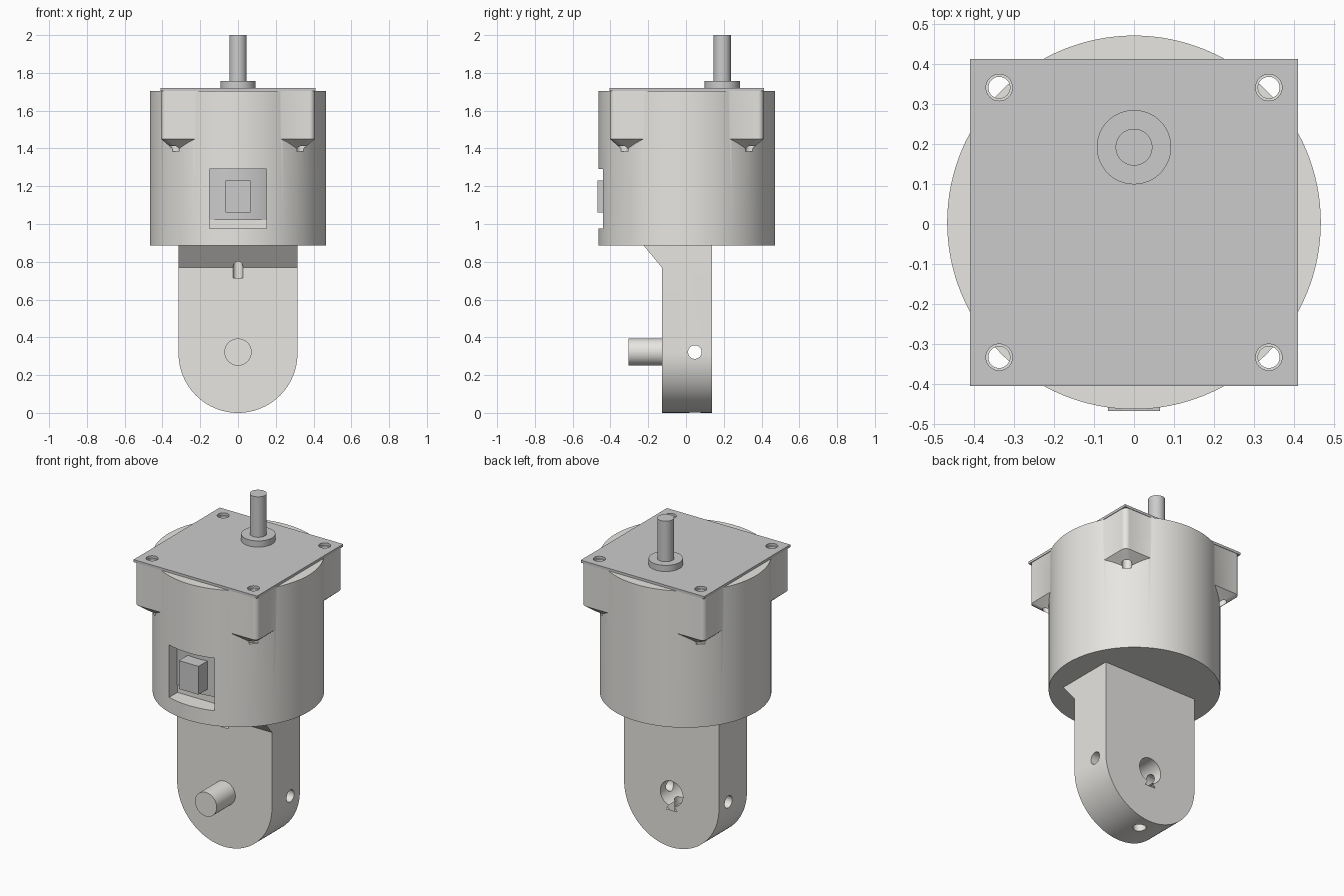
import bpy, bmesh, math
from mathutils import Vector, Matrix

if "Cube" in bpy.data.objects:
    bpy.data.objects.remove(bpy.data.objects["Cube"])

CY = 0.004          # y of the housing axis


def material(name, c):
    m = bpy.data.materials.new(name)
    m.diffuse_color = (*c, 1)
    m.use_nodes = True
    m.node_tree.nodes["Principled BSDF"].inputs["Base Color"].default_value = m.diffuse_color
    return m


PRINT = material("light_grey", (0.80, 0.79, 0.76))
METAL = material("mid_grey", (0.60, 0.60, 0.60))


def finish(bm, name, mat):
    bmesh.ops.recalc_face_normals(bm, faces=bm.faces)
    me = bpy.data.meshes.new(name)
    bm.to_mesh(me)
    bm.free()
    ob = bpy.data.objects.new(name, me)
    bpy.context.collection.objects.link(ob)
    me.materials.append(mat)
    return ob


def loft(name, rings, mat=PRINT):
    bm = bmesh.new()
    loops = [[bm.verts.new(p) for p in r] for r in rings]
    n = len(loops[0])
    for a, b in zip(loops, loops[1:]):
        for i in range(n):
            j = (i + 1) % n
            bm.faces.new((a[i], a[j], b[j], b[i]))
    bm.faces.new(loops[0])
    bm.faces.new(loops[-1])
    return finish(bm, name, mat)


def rod(name, p0, p1, r, mat=PRINT, n=48):
    p0, p1 = Vector(p0), Vector(p1)
    rot = (p1 - p0).to_track_quat('Z', 'Y').to_matrix().to_4x4()
    bm = bmesh.new()
    bmesh.ops.create_cone(bm, cap_ends=True, segments=n, radius1=r, radius2=r,
                          depth=(p1 - p0).length,
                          matrix=Matrix.Translation((p0 + p1) / 2) @ rot)
    return finish(bm, name, mat)


def box(name, lo, hi, mat=PRINT):
    ring = lambda z: [(lo[0], lo[1], z), (hi[0], lo[1], z), (hi[0], hi[1], z), (lo[0], hi[1], z)]
    return loft(name, [ring(lo[2]), ring(hi[2])], mat)


def boolean(ob, others, op):
    for o in others:
        m = ob.modifiers.new("bool", 'BOOLEAN')
        m.operation, m.object, m.solver = op, o, 'EXACT'
        bpy.context.view_layer.objects.active = ob
        bpy.ops.object.modifier_apply(modifier=m.name)
        bpy.data.objects.remove(o, do_unlink=True)


def rounded_square(h, r, z, n=6):
    pts = []
    for k, (sx, sy) in enumerate([(1, 1), (-1, 1), (-1, -1), (1, -1)]):
        for i in range(n + 1):
            a = math.pi / 2 * (k + i / n)
            pts.append((sx * (h - r) + r * math.cos(a), CY + sy * (h - r) + r * math.sin(a), z))
    return pts


BOLTS = [(sx * 0.337, CY + sy * 0.337) for sx in (-1, 1) for sy in (-1, 1)]

# Housing: drum, square flange with tapered underside, arm and gusset
housing = rod("housing", (0, CY, 0.885), (0, CY, 1.705), 0.467, n=128)
flange = loft("flange", [rounded_square(h, 0.03, z) for h, z in
                         [(0.25, 1.315), (0.407, 1.45), (0.407, 1.7045)]])
arc = [(0.315 * math.cos(a), 0.315 + 0.315 * math.sin(a))
       for a in [math.pi * (1 + i / 48) for i in range(49)]]
outline = [(-0.315, 0.93)] + arc + [(0.315, 0.93)]
arm = loft("arm", [[(x, y, z) for x, z in outline] for y in (-0.128, 0.137)])
wedge = [(-0.128, 0.77), (-0.26, 0.93), (0.0, 0.93), (0.0, 0.77)]
gusset = loft("gusset", [[(x, y, z) for y, z in wedge] for x in (-0.315, 0.315)])
boolean(arm, [gusset], 'UNION')
boolean(housing, [flange, arm], 'UNION')

# Cavity, front window, bolt holes, wire hole, arm holes
cuts = [rod("cavity", (0, CY, 1.02), (0, CY, 1.9), 0.396, n=128),
        box("window", (-0.15, -0.6, 0.975), (0.15, -0.36, 1.29)),
        rod("wire_hole", (0, -0.128, 0.715), (0, -0.128, 1.1), 0.026, n=24),
        rod("pin_socket", (0, -0.05, 0.322), (0, 0.3, 0.322), 0.075),
        rod("side_hole", (-0.5, 0.047, 0.322), (0.5, 0.047, 0.322), 0.036, n=32),
        rod("bottom_hole", (0, 0.047, -0.2), (0, 0.047, 0.3), 0.036, n=32)]
notch = [(-0.035, 0.222), (0.035, 0.222), (0, 0.275)]
cuts.append(loft("notch", [[(x, y, z) for x, z in notch] for y in (0.04, 0.3)]))
cuts += [rod("bolt_hole", (x, y, 1.383), (x, y, 1.9), 0.027, n=32) for x, y in BOLTS]
boolean(housing, cuts, 'DIFFERENCE')

# Hinge pin at the front of the arm
pin = rod("pin", (0, -0.305, 0.322), (0, -0.127, 0.322), 0.072)

# Motor can, terminal block, mounting plate, collar and shaft
motor = rod("motor_can", (0, CY, 1.022), (0, CY, 1.706), 0.392, METAL, 128)
terminal = box("terminal_block", (-0.065, -0.468, 1.06), (0.065, -0.35, 1.23), METAL)
plate = box("mounting_plate", (-0.41, CY - 0.409, 1.705), (0.41, CY + 0.409, 1.72), METAL)
boolean(plate, [rod("plate_hole", (x, y, 1.6), (x, y, 1.9), 0.033, n=32) for x, y in BOLTS],
        'DIFFERENCE')
collar = rod("collar", (0, 0.192, 1.715), (0, 0.192, 1.757), 0.093, METAL)
shaft = rod("shaft", (0, 0.192, 1.75), (0, 0.192, 2.0), 0.046, METAL)

# Smooth shading with sharp edges kept
for ob in list(bpy.context.collection.objects):
    bpy.ops.object.select_all(action='DESELECT')
    ob.select_set(True)
    bpy.context.view_layer.objects.active = ob
    bpy.ops.object.shade_smooth_by_angle(angle=math.radians(30))
